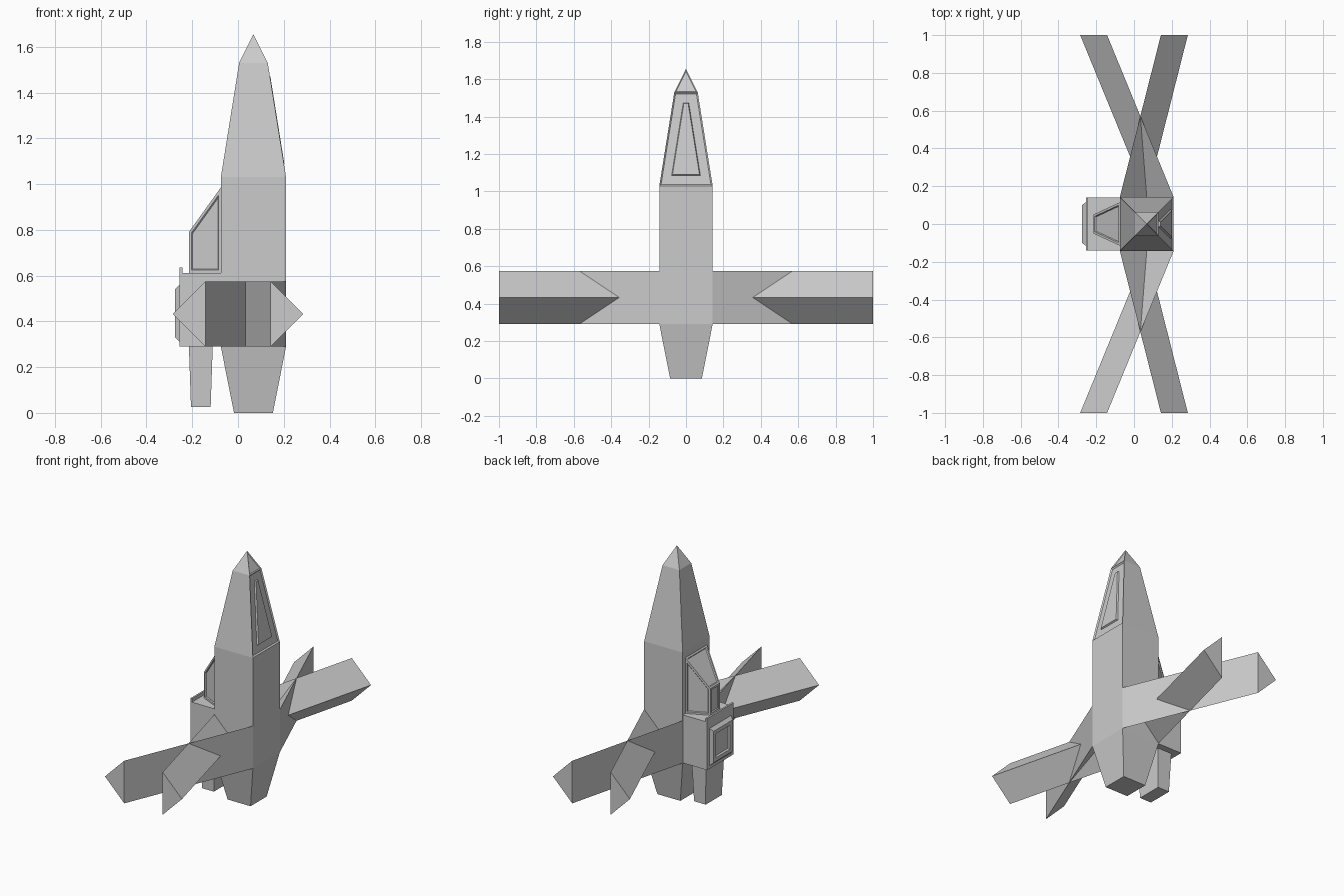
import bpy
import bmesh
from mathutils import Vector

if "Cube" in bpy.data.objects:
    bpy.data.objects.remove(bpy.data.objects["Cube"], do_unlink=True)

grey = bpy.data.materials.new("hull_grey")
grey.use_nodes = True
grey.diffuse_color = (0.6, 0.6, 0.6, 1)
grey.node_tree.nodes["Principled BSDF"].inputs["Base Color"].default_value = (0.6, 0.6, 0.6, 1)

CX = 0.0675  # fuselage axis


def loft(rings):
    """Skin a list of rings with equal point counts and cap both ends."""
    bm = bmesh.new()
    loops = [[bm.verts.new(p) for p in ring] for ring in rings]
    for a, b in zip(loops, loops[1:]):
        n = len(a)
        for i in range(n):
            j = (i + 1) % n
            bm.faces.new((a[i], a[j], b[j], b[i]))
    bm.faces.new(loops[0])
    bm.faces.new(loops[-1])
    return tidy(bm)


def tidy(bm):
    bmesh.ops.remove_doubles(bm, verts=bm.verts[:], dist=0.0002)
    bmesh.ops.recalc_face_normals(bm, faces=bm.faces[:])
    bm.normal_update()
    return bm


def rect_z(z, hx, hy, cx=CX):
    return [(cx + sx * hx, sy * hy, z) for sx, sy in ((-1, -1), (1, -1), (1, 1), (-1, 1))]


def rect_x(x, hy, z0, z1):
    return [(x, -hy, z0), (x, hy, z0), (x, hy, z1), (x, -hy, z1)]


def facing(bm, direction, limit=0.8, where=lambda c: True):
    d = Vector(direction)
    return [f for f in bm.faces if f.normal.dot(d) > limit and where(f.calc_center_median())]


def inset(bm, faces, width, depth=0.0):
    bmesh.ops.inset_individual(bm, faces=faces, thickness=width, depth=depth, use_even_offset=True)
    bm.normal_update()


def recess(bm, faces, border, depth):
    inset(bm, faces, border)
    inset(bm, faces, 0.004, -depth)


def finish(bm, name):
    mesh = bpy.data.meshes.new(name)
    bm.to_mesh(mesh)
    bm.free()
    mesh.materials.append(grey)
    obj = bpy.data.objects.new(name, mesh)
    bpy.context.scene.collection.objects.link(obj)
    return obj


# Fuselage with tapered nose, pointed tip and hollow nozzle
bm = loft([rect_z(0, 0.085, 0.085), rect_z(0.29, 0.1425, 0.1425), rect_z(1.03, 0.1425, 0.1425),
           rect_z(1.53, 0.0625, 0.0625), rect_z(1.655, 0.0001, 0.0001)])
nose = facing(bm, (-1, 0, 0), where=lambda c: 1.1 < c.z < 1.5)
tip = facing(bm, (-1, 0, 0), where=lambda c: c.z > 1.54)
nozzle = facing(bm, (0, 0, -1), 0.95)
inset(bm, nose, 0.008, 0.008)
recess(bm, nose, 0.048, 0.01)
inset(bm, tip, 0.006, 0.005)
inset(bm, nozzle, 0.018)
inset(bm, nozzle, 0.025, -0.06)
finish(bm, "fuselage")

# Four crossing wings: triangular bars from the hull to the tips
for y_side, y_name in ((-1, "front"), (1, "back")):
    for side, x_name in ((-1, "right"), (1, "left")):
        def section(flat_x, ridge_x, y):
            return [(ridge_x, y, 0.4325), (flat_x, y, 0.575), (flat_x, y, 0.29)]
        root = section(CX - side * 0.1425, CX, y_side * 0.1425)
        end = section(side * 0.1425, side * 0.285, y_side)
        finish(loft([root, end]), f"{y_name}_{x_name}_wing")

# Equipment block with a rim along its outer top edge
finish(loft([rect_x(-0.255, 0.14, 0.29, 0.612), rect_x(-0.075, 0.14, 0.29, 0.612)]), "side_block")
finish(loft([rect_x(-0.255, 0.14, 0.612, 0.635), rect_x(-0.243, 0.14, 0.612, 0.635)]), "block_rim")

# Raised hatch on the block
bm = loft([rect_x(-0.255, 0.115, 0.31, 0.56), rect_x(-0.275, 0.1, 0.33, 0.54)])
recess(bm, facing(bm, (-1, 0, 0), 0.95), 0.025, 0.012)
finish(bm, "block_hatch")

# Faceted canopy with recessed panes
bm = loft([rect_x(-0.075, 0.115, 0.612, 0.985), rect_x(-0.215, 0.05, 0.612, 0.79)])
panes = [f for f in bm.faces if f.normal.x < -0.1]
recess(bm, panes, 0.012, 0.006)
finish(bm, "canopy")

# Tapered thruster below the block
finish(loft([rect_z(0.025, 0.043, 0.085, -0.1625), rect_z(0.29, 0.052, 0.097, -0.1625)]), "lower_thruster")
